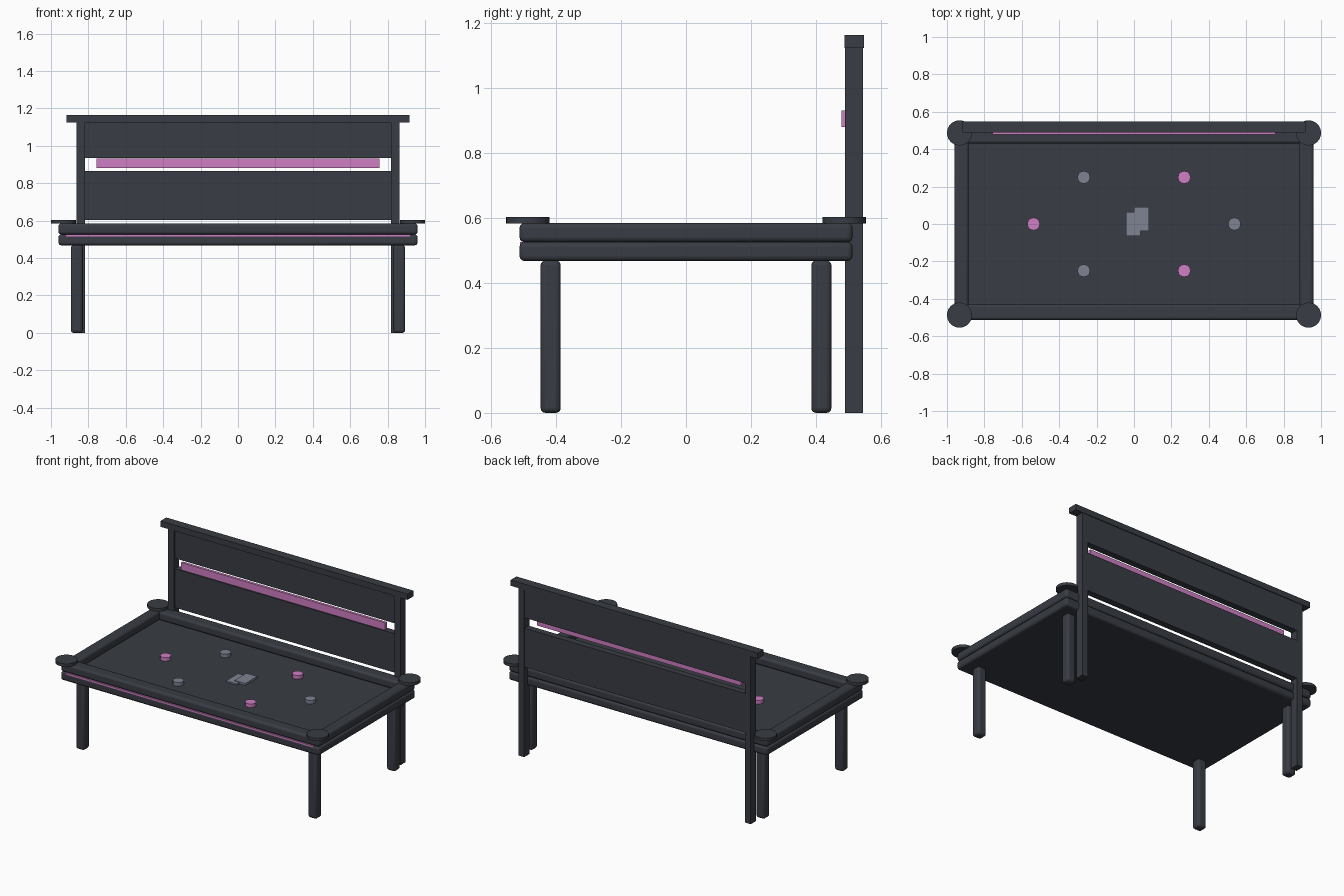
import bpy
import math

if "Cube" in bpy.data.objects:
    bpy.data.objects.remove(bpy.data.objects["Cube"])


def material(name, rgb):
    m = bpy.data.materials.new(name)
    m.diffuse_color = (*rgb, 1.0)
    m.use_nodes = True
    m.node_tree.nodes["Principled BSDF"].inputs["Base Color"].default_value = m.diffuse_color
    return m


CHARCOAL = material("charcoal", (0.040, 0.045, 0.056))
PINK = material("orchid pink", (0.62, 0.21, 0.55))
GREY = material("slate grey", (0.21, 0.225, 0.29))


def box(name, x, y, z, mat=CHARCOAL, bevel=0.0):
    """Box from (min, max) ranges, optionally with rounded edges."""
    bpy.ops.mesh.primitive_cube_add(size=1)
    ob = bpy.context.object
    ob.name = name
    ob.location = [(r[0] + r[1]) / 2 for r in (x, y, z)]
    ob.scale = [r[1] - r[0] for r in (x, y, z)]
    bpy.ops.object.transform_apply(location=False, rotation=False, scale=True)
    ob.data.materials.append(mat)
    if bevel:
        mod = ob.modifiers.new("rounded_edges", 'BEVEL')
        mod.width = bevel
        mod.segments = 3
        bpy.ops.object.shade_smooth_by_angle(angle=math.radians(35))
    return ob


def disc(name, x, y, z, radius, mat, sides):
    bpy.ops.mesh.primitive_cylinder_add(vertices=sides, radius=radius, depth=z[1] - z[0],
                                        location=(x, y, (z[0] + z[1]) / 2))
    ob = bpy.context.object
    ob.name = name
    ob.data.materials.append(mat)
    bpy.ops.object.shade_smooth_by_angle(angle=math.radians(32))


# Table slab, raised rim and front accent strip
box("table_slab", (-0.96, 0.96), (-0.513, 0.513), (0.468, 0.526), bevel=0.015)
for s in (-1, 1):
    ys = sorted((s * 0.43, s * 0.513))
    xs = sorted((s * 0.884, s * 0.96))
    box("long_rim", (-0.96, 0.96), ys, (0.526, 0.585), bevel=0.015)
    box("side_rim", xs, (-0.513, 0.513), (0.526, 0.585), bevel=0.015)
box("front_accent", (-0.92, 0.92), (-0.512, -0.49), (0.515, 0.526), PINK)

# Legs and corner discs
for sx in (-1, 1):
    for sy in (-1, 1):
        lx, ly = sx * 0.862, sy * 0.417
        box("leg", (lx - 0.032, lx + 0.032), (ly - 0.031, ly + 0.031), (0, 0.47), bevel=0.015)
        disc("corner_disc", sx * 0.933, sy * 0.487, (0.584, 0.604), 0.067, CHARCOAL, 32)

# Back board: posts, two panels, cap and accent bar in the slot
for s in (-1, 1):
    box("back_post", sorted((s * 0.819, s * 0.863)), (0.49, 0.546), (0, 1.126))
box("lower_panel", (-0.82, 0.82), (0.5, 0.544), (0.604, 0.865))
box("upper_panel", (-0.82, 0.82), (0.5, 0.544), (0.935, 1.126))
box("back_cap", (-0.917, 0.917), (0.488, 0.549), (1.125, 1.164))
box("slot_accent", (-0.757, 0.757), (0.479, 0.497), (0.881, 0.931), PINK)

# Ring of tokens on the table top
for i in range(6):
    a = math.radians(60 * i)
    disc("token", 0.537 * math.cos(a), 0.288 * math.sin(a), (0.525, 0.55), 0.034,
         PINK if i % 2 else GREY, 12)

# Two overlapping cards in the centre
box("lower_card", (-0.044, 0.036), (-0.063, 0.064), (0.525, 0.536), GREY)
box("upper_card", (0.0, 0.08), (-0.037, 0.09), (0.527, 0.54), GREY)
